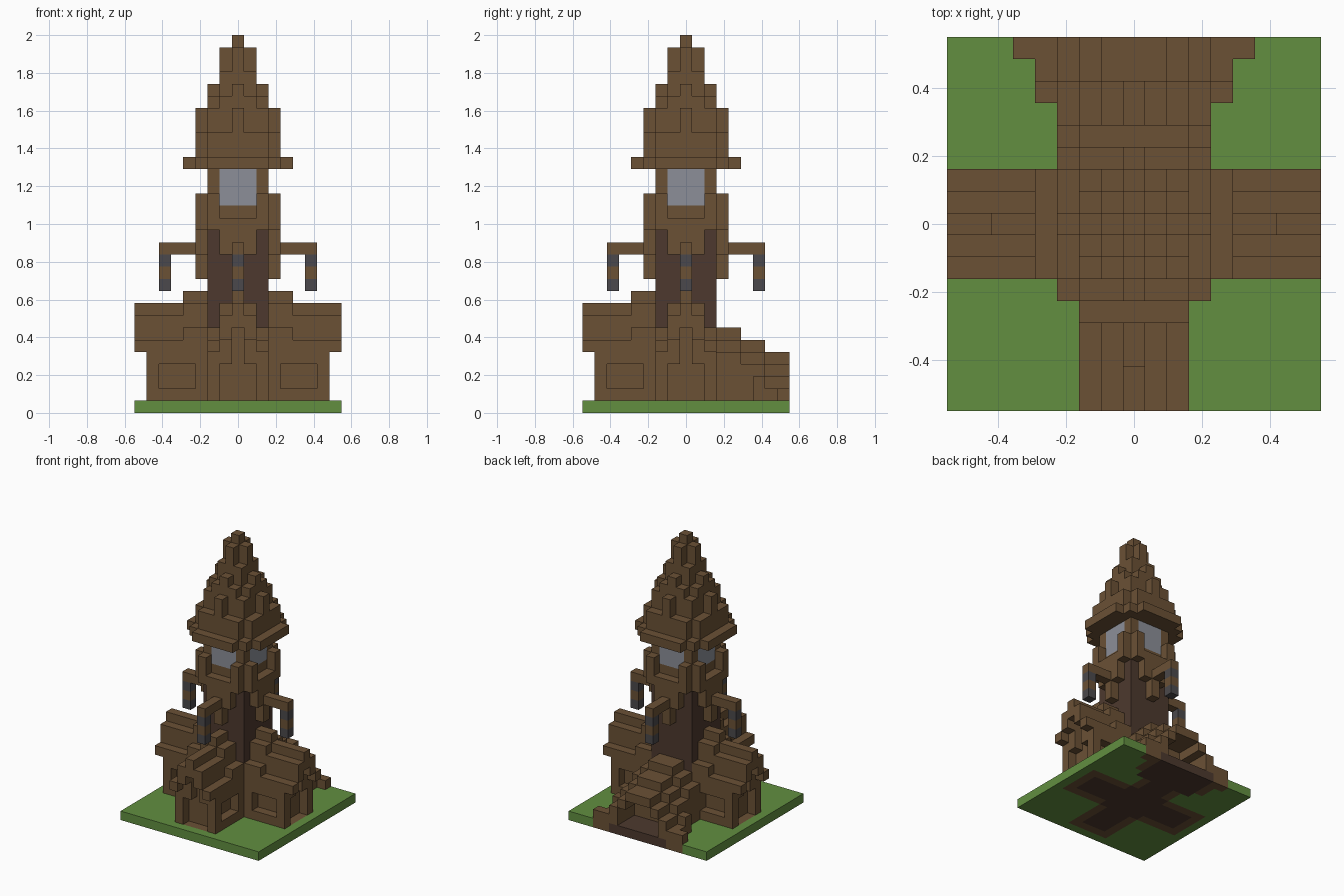
import bpy
import bmesh
from mathutils import Vector

UNIT = 2 / 31
cells = {}

# (lateral, outward) offsets turned to each side of the tower
SIDES = {
    "front": lambda u, d: (u, -d),
    "left": lambda u, d: (d, u),
    "right": lambda u, d: (-d, u),
    "back": lambda u, d: (u, d),
}


def material(name, rgb):
    mat = bpy.data.materials.new(name)
    mat.use_nodes = True
    colour = [(c / 255 / 12.92) if c < 10 else ((c / 255 + 0.055) / 1.055) ** 2.4 for c in rgb] + [1]
    mat.diffuse_color = colour
    mat.node_tree.nodes["Principled BSDF"].inputs["Base Color"].default_value = colour
    return mat


MATS = [
    material("brown_wood", (107, 81, 53)),
    material("dark_wood", (77, 57, 46)),
    material("grass_green", (98, 143, 64)),
    material("window_grey", (140, 143, 152)),
    material("lamp_grey", (75, 73, 76)),
]
BROWN, DARK, GREEN, GLASS, LAMP = range(len(MATS))


def span(r):
    """Symmetric run of blocks from -r to r."""
    return range(-r, r + 1)


def put(part, mat, us, ds, zs, side="back"):
    for u in us:
        for d in ds:
            for z in zs:
                x, y = SIDES[side](u, d)
                cells[x, y, z] = (part, mat)


def carve(us, ds, zs, side="back"):
    for u in us:
        for d in ds:
            for z in zs:
                x, y = SIDES[side](u, d)
                cells.pop((x, y, z), None)


# Ground slab with a timber floor set into it
put("ground", GREEN, span(8), span(8), [0])
for side in SIDES:
    put("floor", BROWN, span(2), range(0, 8), [0], side)
    put("floor", DARK, span(1), range(0, 7), [0], side)
put("floor", DARK, span(2), span(2), [0])
put("floor", BROWN, span(4), range(6, 9), [0])
put("floor", BROWN, span(5), [8], [0])
put("floor", DARK, span(3), range(5, 9), [0])

# Tower core, dark below and brown above
put("tower_core", DARK, span(2), span(2), range(1, 15))
put("tower_core", BROWN, span(2), span(2), range(15, 20))

# Gabled wings with overhanging stepped roofs
RIDGE = {0: (7, 9), 1: (6, 8), 2: (5, 6)}
for side in ("front", "left", "right"):
    part = side + "_wing"
    for u in span(2):
        low, top = RIDGE[abs(u)]
        put(part, BROWN, [u], range(3, 8), range(1, top), side)
        put(part, BROWN, [u], [8], range(low, top), side)
        put(part, BROWN, [u], [3, 4], [top], side)
    # doorway with a tall middle slot, and side window recesses
    carve(span(1), [7], range(1, 4), side)
    carve([0], [7], range(4, 7), side)
    carve([-2, 2], range(4, 7), [2, 3], side)

# Stepped cave-like back porch
for d in range(3, 9):
    crown = 7 - (d - 3) // 2
    reach = 3 if d < 6 else 4 if d < 8 else 5
    for u in span(reach):
        top = max(2, crown - max(0, abs(u) - 1))
        put("back_porch", BROWN, [u], [d], range(1, top))
carve(span(2), range(6, 9), [1, 2])
carve(span(1), range(6, 9), [3])

for side in SIDES:
    # corbelled parapet around the tower
    for u in span(2):
        low, top = {0: (11, 16), 1: (13, 16), 2: (15, 18)}[abs(u)]
        put("parapet", BROWN, [u], [3], range(low, top), side)
    # lamp arm and hanging lamp
    put(side + "_lamp", BROWN, [0], range(4, 7), [13], side)
    for z, mat in ((12, LAMP), (11, BROWN), (10, LAMP)):
        put(side + "_lamp", mat, [0], [6], [z], side)
    # lookout windows
    put("lookout_windows", GLASS, span(1), [2], range(17, 20), side)
    # eaves
    put("eaves", BROWN, span(2), [4], [20], side)
put("eaves", BROWN, span(3), span(3), [20])

# Spired roof, each column's top set by its distance from the middle
SPIRE = {(0, 0): 31, (1, 0): 30, (1, 1): 28, (2, 0): 27, (2, 1): 26,
         (2, 2): 25, (3, 0): 25, (3, 1): 23, (3, 2): 23}
for x in span(3):
    for y in span(3):
        key = (max(abs(x), abs(y)), min(abs(x), abs(y)))
        put("spire_roof", BROWN, [x], [y], range(21, SPIRE.get(key, 21)))

# Turn the blocks into one mesh per part, keeping only exposed faces
STEPS = [Vector(s) for s in ((1, 0, 0), (-1, 0, 0), (0, 1, 0), (0, -1, 0), (0, 0, 1), (0, 0, -1))]


def build(part):
    bm = bmesh.new()
    for cell, (owner, mat) in cells.items():
        if owner != part:
            continue
        centre = Vector(cell) + Vector((0, 0, 0.5))
        for n in STEPS:
            if tuple(int(c) for c in Vector(cell) + n) in cells:
                continue
            a = Vector((n.y, n.z, n.x))
            b = n.cross(a)
            mid = centre + n / 2
            corners = (mid - a / 2 - b / 2, mid + a / 2 - b / 2,
                       mid + a / 2 + b / 2, mid - a / 2 + b / 2)
            face = bm.faces.new([bm.verts.new(c * UNIT) for c in corners])
            face.material_index = mat
    bmesh.ops.remove_doubles(bm, verts=bm.verts, dist=UNIT / 100)
    bmesh.ops.dissolve_limit(bm, angle_limit=0.01, verts=bm.verts, edges=bm.edges, delimit={"MATERIAL"})
    mesh = bpy.data.meshes.new(part)
    bm.to_mesh(mesh)
    bm.free()
    for mat in MATS:
        mesh.materials.append(mat)
    bpy.context.collection.objects.link(bpy.data.objects.new(part, mesh))


cube = bpy.data.objects.get("Cube")
if cube:
    bpy.data.objects.remove(cube)
for part in sorted({owner for owner, _ in cells.values()}):
    build(part)
